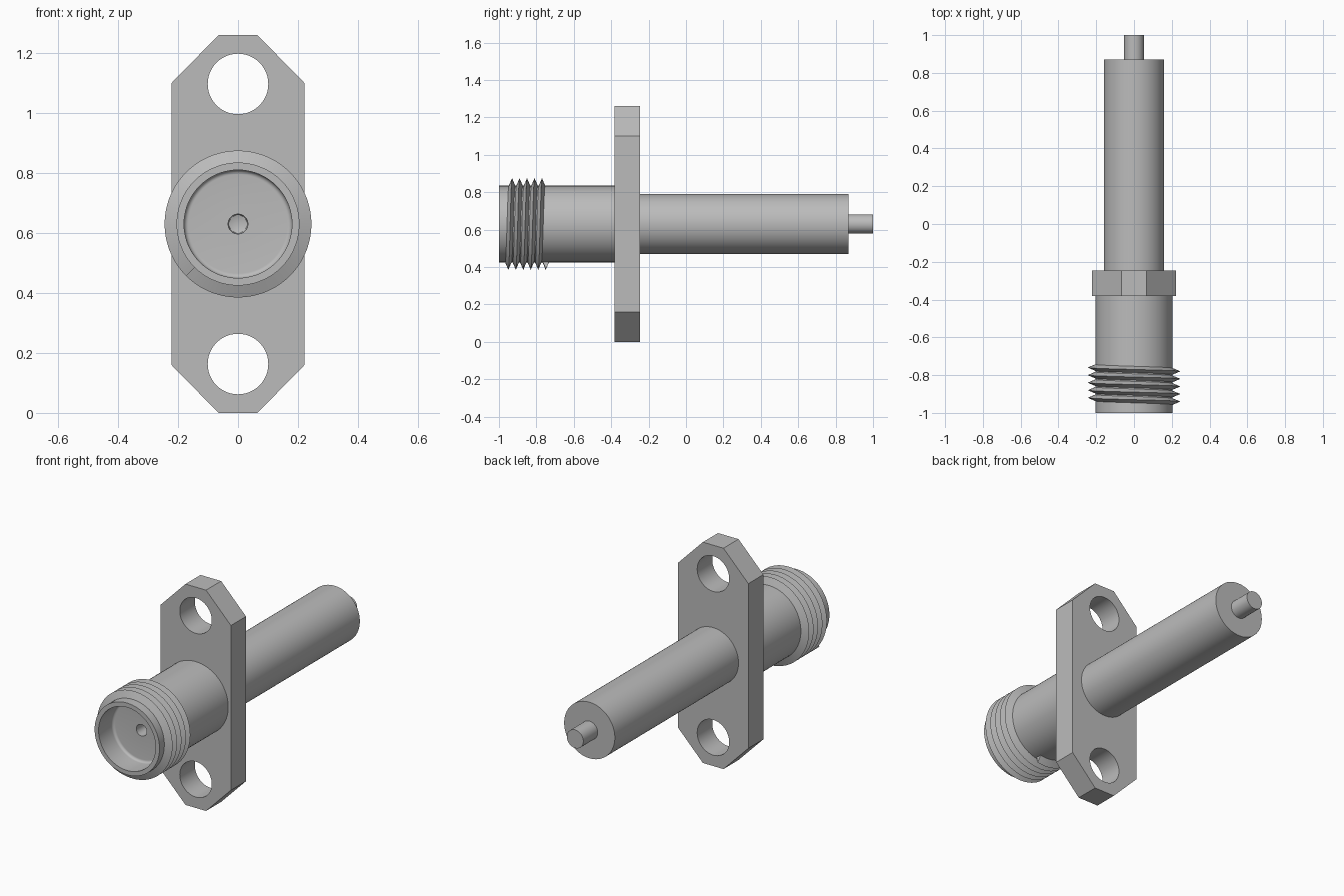
import bpy, bmesh
from math import sin, cos, tau, radians, pi

cube = bpy.data.objects.get("Cube")
if cube:
    bpy.data.objects.remove(cube, do_unlink=True)

AXIS_Z = 0.63
SEGMENTS = 72

metal = bpy.data.materials.new("grey metal")
metal.use_nodes = True
grey = (0.5, 0.5, 0.5, 1)
metal.diffuse_color = grey
metal.node_tree.nodes["Principled BSDF"].inputs["Base Color"].default_value = grey


def select_only(ob):
    bpy.ops.object.select_all(action='DESELECT')
    ob.select_set(True)
    bpy.context.view_layer.objects.active = ob


def finish(name, bm):
    bmesh.ops.remove_doubles(bm, verts=bm.verts, dist=1e-5)
    bmesh.ops.recalc_face_normals(bm, faces=bm.faces)
    mesh = bpy.data.meshes.new(name)
    bm.to_mesh(mesh)
    bm.free()
    mesh.materials.append(metal)
    ob = bpy.data.objects.new(name, mesh)
    bpy.context.collection.objects.link(ob)
    select_only(ob)
    bpy.ops.object.shade_smooth_by_angle(angle=radians(32))
    return ob


def lathe(name, profile):
    """Spin (radius, y) points about the long axis."""
    bm = bmesh.new()
    verts = [bm.verts.new((r, y, AXIS_Z)) for r, y in profile]
    edges = [bm.edges.new(pair) for pair in zip(verts, verts[1:])]
    bmesh.ops.spin(bm, geom=verts + edges, cent=(0, 0, AXIS_Z), axis=(0, 1, 0),
                   angle=tau, steps=SEGMENTS)
    return finish(name, bm)


# Barrel with a shallow bore, rounded at its floor, and a tapered contact hole
floor, fillet, bore = -0.87, 0.015, 0.18
corner = [(bore - fillet + fillet * cos(a), floor - fillet + fillet * sin(a))
          for a in (i * pi / 12 for i in range(7))]
lathe("threaded_barrel", [(0, -0.3), (0.205, -0.3), (0.205, -1), (bore, -1)]
      + corner + [(0.033, floor), (0.03, -0.76), (0, -0.75)])

# Rear sleeve and centre pin
lathe("rear_sleeve", [(0, -0.3), (0.16, -0.3), (0.16, 0.87), (0, 0.87)])
lathe("centre_pin", [(0, 0.8), (0.052, 0.8), (0.052, 1), (0, 1)])

# Screw thread: a triangular ridge swept along a helix
bm = bmesh.new()
PITCH, START, END, STEP = 0.04, -135, 1720, 5
rings = []
for deg in range(START, END + 1, STEP):
    a = radians(deg)
    y = -0.93 + PITCH * (deg - 90) / 360
    rings.append([bm.verts.new((r * cos(a), y + dy, AXIS_Z + r * sin(a)))
                  for r, dy in ((0.2, -0.019), (0.245, 0), (0.2, 0.019))])
for p, q in zip(rings, rings[1:]):
    for i in range(3):
        j = (i + 1) % 3
        bm.faces.new((p[i], p[j], q[j], q[i]))
bm.faces.new(rings[0])
bm.faces.new(rings[-1])
finish("screw_thread", bm)

# Mounting flange: chamfered plate outline with two screw holes
curve = bpy.data.curves.new("flange_outline", 'CURVE')
curve.dimensions = '2D'
curve.fill_mode = 'BOTH'
curve.extrude = 0.068


def loop(points):
    spline = curve.splines.new('POLY')
    spline.points.add(len(points) - 1)
    for point, (x, z) in zip(spline.points, points):
        point.co = (x, z, 0, 1)
    spline.use_cyclic_u = True


quarter = [(0.222, 0.47), (0.065, 0.63)]
upper = quarter + [(-x, z) for x, z in reversed(quarter)]
loop(upper + [(-x, -z) for x, z in upper])
for side in (-1, 1):
    loop([(0.101 * cos(tau * i / 48), side * 0.467 + 0.101 * sin(tau * i / 48))
          for i in range(48)])

outline = bpy.data.objects.new("flange_outline", curve)
bpy.context.collection.objects.link(outline)
bpy.context.view_layer.update()
evaluated = outline.evaluated_get(bpy.context.evaluated_depsgraph_get())
bm = bmesh.new()
bm.from_mesh(evaluated.to_mesh())
evaluated.to_mesh_clear()
bpy.data.objects.remove(outline, do_unlink=True)
for v in bm.verts:
    x, z, depth = v.co
    v.co = (x, -0.313 + depth, AXIS_Z + z)
finish("mounting_flange", bm)
